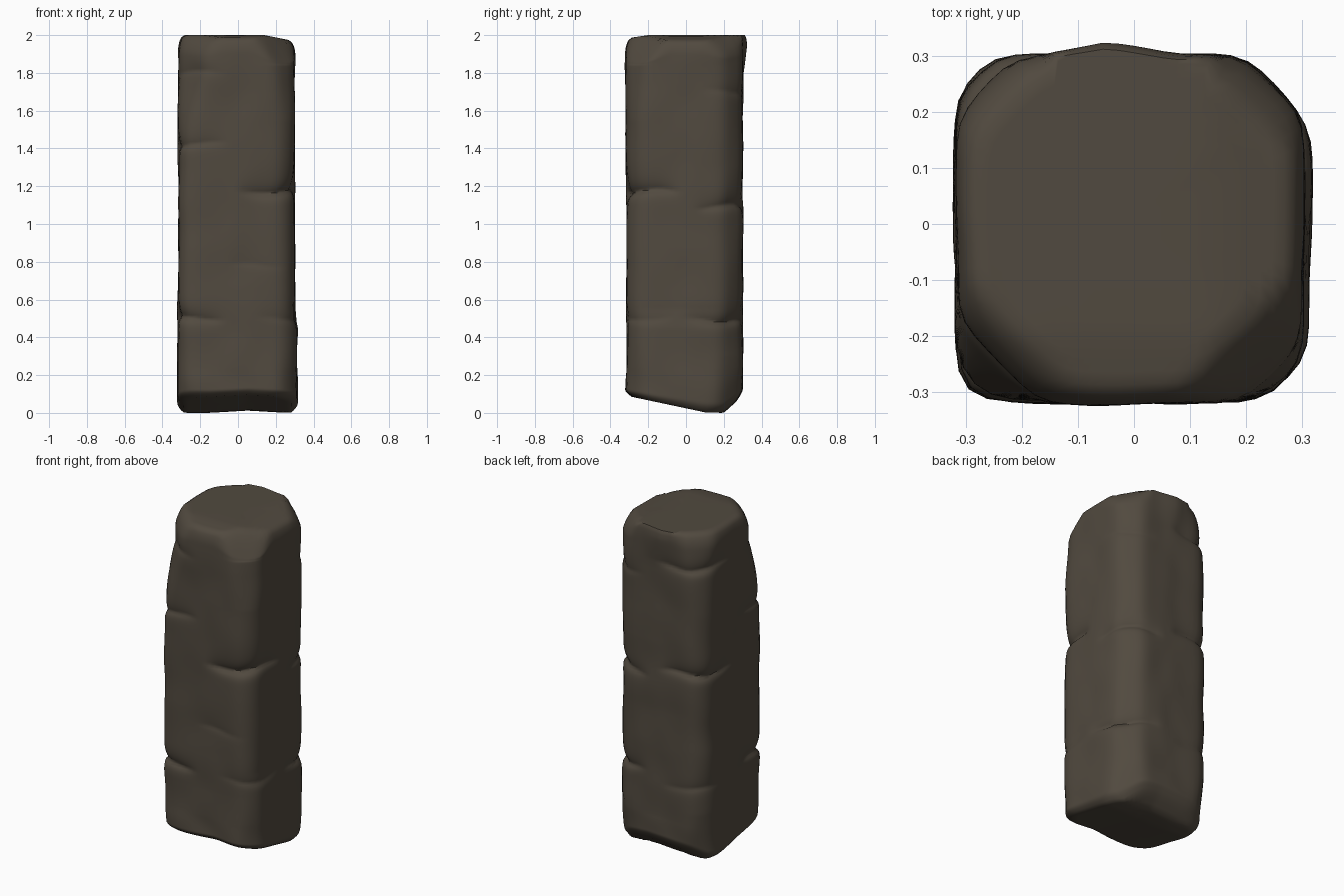
import bpy, bmesh, math
from mathutils import Vector, noise

if "Cube" in bpy.data.objects:
    bpy.data.objects.remove(bpy.data.objects["Cube"])

SEG, RINGS = 72, 170


def lerp_table(table, v):
    """Piecewise linear lookup in a list of (key, value)."""
    if v <= table[0][0]:
        return table[0][1]
    for (a, fa), (b, fb) in zip(table, table[1:]):
        if v <= b:
            return fa + (fb - fa) * (v - a) / (b - a)
    return table[-1][1]


# Plane distance from the axis over height, for each face and corner (angle in degrees)
PLANES = {
    0: [(0, 0.316), (0.45, 0.314), (0.55, 0.302), (1.9, 0.300), (2, 0.30)],
    45: [(0, 0.335), (0.3, 0.352), (1.0, 0.35), (1.7, 0.352), (2, 0.345)],
    90: [(0, 0.300), (1.75, 0.302), (2, 0.306)],
    135: [(0, 0.36), (0.3, 0.385), (1.1, 0.39), (1.75, 0.38), (1.82, 0.37), (2, 0.345)],
    180: [(0, 0.320), (1.2, 0.316), (1.9, 0.318), (2, 0.315)],
    225: [(0, 0.40), (0.45, 0.42), (1.42, 0.42), (1.8, 0.352), (2, 0.335)],
    270: [(0, 0.318), (0.4, 0.312), (1.7, 0.318), (2, 0.322)],
    315: [(0, 0.38), (0.5, 0.39), (1.1, 0.385), (1.55, 0.385), (2, 0.35)],
}

# Cracks: angle, height, depth, half width in degrees
CRACKS = [
    (225, 1.42, 0.022, 35), (225, 0.50, 0.034, 32), (228, 1.80, 0.012, 30),
    (312, 1.17, 0.042, 42), (318, 0.50, 0.012, 30),
    (45, 1.09, 0.028, 36), (38, 0.49, 0.032, 40), (45, 1.70, 0.012, 28),
    (135, 1.79, 0.026, 40), (137, 1.14, 0.032, 42), (130, 0.45, 0.012, 30),
    (285, 0.78, 0.008, 25),
]


def radius(deg, z):
    total = 0.0
    for a, table in PLANES.items():
        c = math.cos(math.radians(deg - a))
        if c > 0:
            total += (c / lerp_table(table, z)) ** 24
    r = total ** (-1 / 24)
    for a, h, depth, width in CRACKS:
        off = abs((deg - a + 180) % 360 - 180) / width
        if off < 1:
            # the crack line wanders, with a sharp ledge below and a soft slope above
            dz = z - h - 0.012 * math.sin(math.radians(deg * 5 + h * 200))
            fall = math.exp(-dz / 0.045) if dz > 0 else math.exp(dz / 0.018)
            r -= depth * (1 - off * off) * fall
    # small lip on the back of the top
    r += 0.02 * max(0, 1 - abs(deg - 99) / 22) * max(0, min(1, (z - 1.8) / 0.15))
    p = Vector((math.cos(math.radians(deg)), math.sin(math.radians(deg)), z * 2.4))
    return r + 0.008 * noise.noise(p * 1.9)


def bottom_z(x, y):
    z = lerp_table([(-0.31, 0.09), (0.1, 0.003), (0.2, 0.0), (0.3, 0.09)], y)
    return z + 0.012 * max(0, 1 - abs(x - 0.05) / 0.2)


def top_z(x, y):
    """Nearly flat top that falls away towards the corners."""
    z = 2.0 - 0.2 * max(0, x - 0.14) - 0.15 * max(0, -0.2 - y)
    for sx, sy, start, slope in ((1, -1, 0.27, 1.2), (1, 1, 0.28, 0.8), (-1, -1, 0.28, 0.6)):
        z -= slope * max(0, (sx * x + sy * y) * 0.7071 - start)
    return z


bm = bmesh.new()
rings = []


def add_ring(t, scale):
    """One loop at height fraction t, shrunk by scale."""
    loop = []
    for i in range(SEG):
        deg = 360 * i / SEG
        c, s = math.cos(math.radians(deg)), math.sin(math.radians(deg))
        r = radius(deg, 2 * t)
        # rim rounding: softer in front than on the overhanging back edge
        r *= 1 - (1 - scale) * (0.35 if t > 0.5 and 60 < deg < 120 else 1.0)
        x, y = r * c, r * s
        lo, hi = bottom_z(x, y), top_z(x, y)
        # keep cracks level: only the ends follow the slanted caps
        z = 2 * t
        if t < 0.12:
            z = lo + (0.24 - lo) * t / 0.12
        elif t > 0.92:
            z = hi - (hi - 1.84) * (1 - t) / 0.08
        loop.append(bm.verts.new((x, y, z)))
    rings.append(loop)


# Bottom cap, shaft with rounded rims, top cap
CAP = (0.15, 0.35, 0.55, 0.65, 0.75, 0.82)
for f in CAP:
    add_ring(0, f)
for k in range(RINGS + 1):
    t = k / RINGS
    lo, hi = 2 * t, 2 * (1 - t)
    scale = 1.0
    if lo < 0.05:
        scale = 1 - 0.10 * (1 - lo / 0.05) ** 2
    elif hi < 0.09:
        scale = 1 - 0.11 * (1 - math.sqrt(max(0, 1 - (1 - hi / 0.09) ** 2)))
    add_ring(t, scale)
for f in reversed(CAP):
    add_ring(1, f)

for a, b in zip(rings, rings[1:]):
    for i in range(SEG):
        j = (i + 1) % SEG
        bm.faces.new((a[i], a[j], b[j], b[i]))
bm.faces.new(list(reversed(rings[0])))
bm.faces.new(rings[-1])
bmesh.ops.recalc_face_normals(bm, faces=bm.faces)

mesh = bpy.data.meshes.new("stone_pillar")
bm.to_mesh(mesh)
bm.free()
pillar = bpy.data.objects.new("stone_pillar", mesh)
bpy.context.collection.objects.link(pillar)

stone = bpy.data.materials.new("dark brown stone")
stone.diffuse_color = (0.083, 0.068, 0.050, 1)
stone.use_nodes = True
stone.node_tree.nodes["Principled BSDF"].inputs["Base Color"].default_value = stone.diffuse_color
mesh.materials.append(stone)

bpy.context.view_layer.objects.active = pillar
pillar.select_set(True)
bpy.ops.object.shade_smooth_by_angle(angle=math.radians(60))
